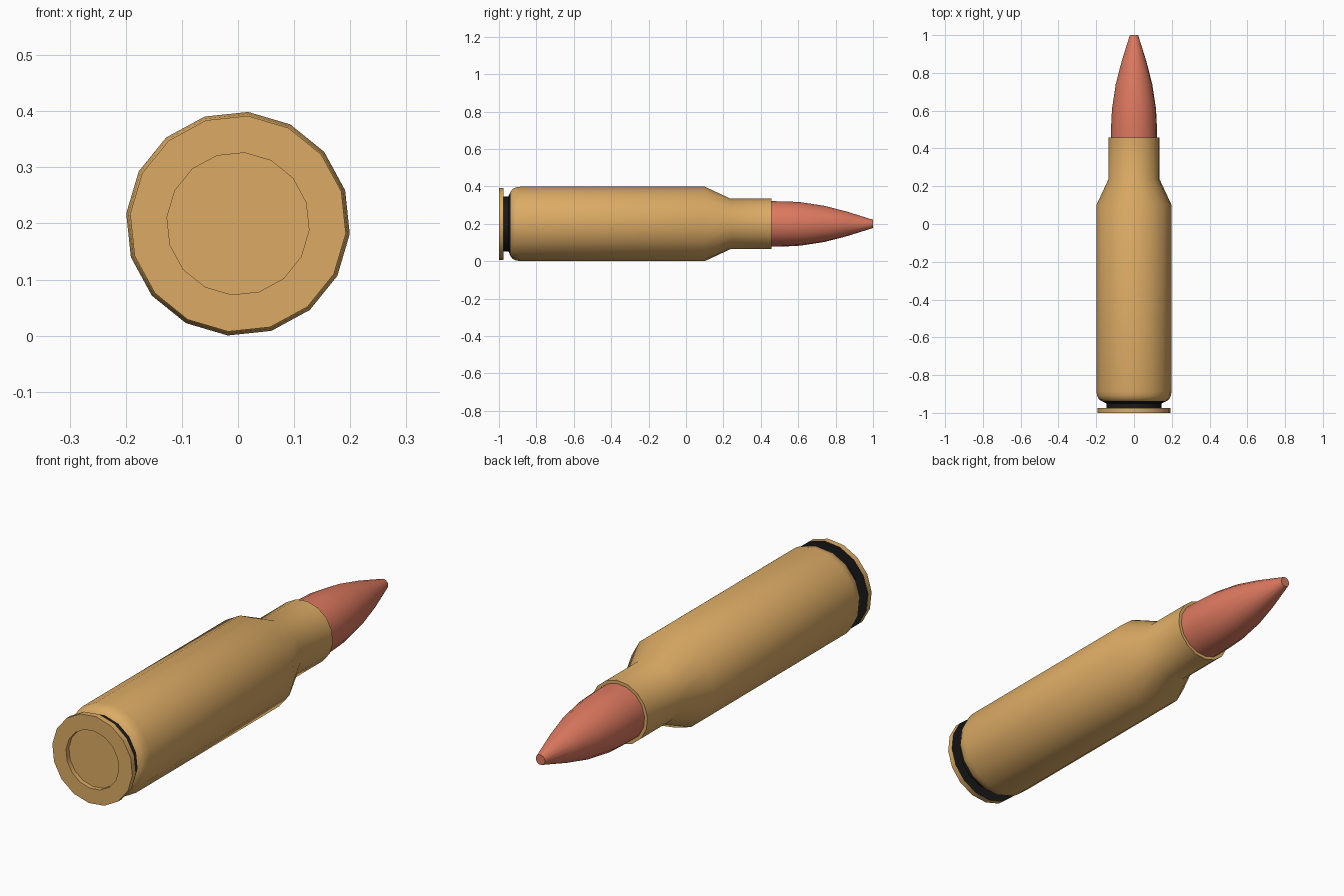
import bpy, bmesh, math

if "Cube" in bpy.data.objects:
    bpy.data.objects.remove(bpy.data.objects["Cube"])

SIDES = 16
OFFSET = math.radians(84.8)   # rotation of the 16-gon seen from the front
AXIS_Z = 0.1995


def material(name, rgb):
    m = bpy.data.materials.new(name)
    m.diffuse_color = (*rgb, 1)
    m.use_nodes = True
    m.node_tree.nodes["Principled BSDF"].inputs["Base Color"].default_value = m.diffuse_color
    return m


def lathe(name, profile, mat, cap_start=False, cap_end=False):
    """Revolve (y, radius) points around the long axis."""
    bm = bmesh.new()
    rings = []
    for y, r in profile:
        ring = []
        for k in range(SIDES):
            a = OFFSET + 2 * math.pi * k / SIDES
            ring.append(bm.verts.new((r * math.cos(a), y, AXIS_Z + r * math.sin(a))))
        rings.append(ring)
    for p, q in zip(rings, rings[1:]):
        for k in range(SIDES):
            n = (k + 1) % SIDES
            bm.faces.new((p[k], q[k], q[n], p[n]))
    if cap_start:
        bm.faces.new(rings[0])
    if cap_end:
        bm.faces.new(rings[-1][::-1])
    me = bpy.data.meshes.new(name)
    bm.to_mesh(me)
    bm.free()
    me.materials.append(mat)
    ob = bpy.data.objects.new(name, me)
    bpy.context.collection.objects.link(ob)
    bpy.ops.object.select_all(action='DESELECT')
    ob.select_set(True)
    bpy.context.view_layer.objects.active = ob
    bpy.ops.object.shade_smooth_by_angle(angle=math.radians(30))
    return ob


brass = material("brass", (0.72, 0.41, 0.13))
copper = material("copper", (0.72, 0.19, 0.115))
black = material("black", (0.01, 0.01, 0.01))

# Rim with the recessed primer disc in its base
lathe("rim", [(-0.98, 0.127), (-1.0, 0.127), (-1.0, 0.193), (-0.975, 0.193)],
      brass, cap_start=True)

# Dark extractor groove between rim and case
lathe("extractor_groove", [(-0.975, 0.193), (-0.975, 0.147), (-0.95, 0.147),
                           (-0.937, 0.174)], black)

# Case body, shoulder, neck and mouth
lathe("case", [(-0.937, 0.174), (-0.928, 0.187), (-0.91, 0.196), (-0.885, 0.2),
               (0.1, 0.2), (0.237, 0.136), (0.458, 0.136), (0.458, 0.122)], brass)

# Bullet with a small flat tip
lathe("bullet", [(0.458, 0.122), (0.53, 0.121), (0.61, 0.117), (0.74, 0.097),
                 (0.86, 0.066), (1.0, 0.022)], copper, cap_end=True)
